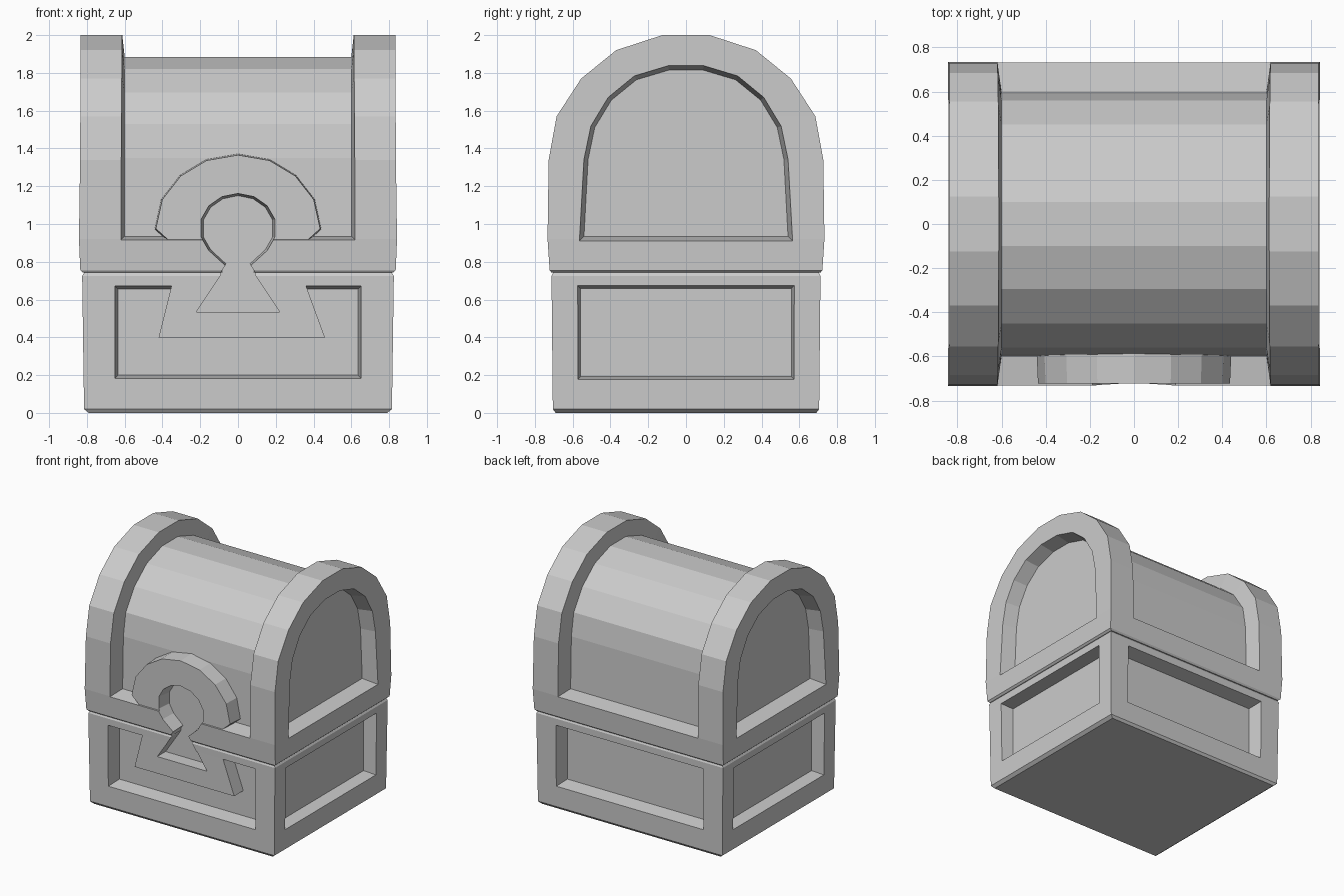
import bpy, bmesh, math

if "Cube" in bpy.data.objects:
    bpy.data.objects.remove(bpy.data.objects["Cube"])

stone = bpy.data.materials.new("light_grey")
stone.diffuse_color = (0.6, 0.6, 0.6, 1)
stone.use_nodes = True
stone.node_tree.nodes["Principled BSDF"].inputs["Base Color"].default_value = stone.diffuse_color


def make(name, rings):
    """Skin a stack of equal-length vertex rings and cap both ends."""
    bm = bmesh.new()
    rows = [[bm.verts.new(p) for p in ring] for ring in rings]
    n = len(rows[0])
    for a, b in zip(rows, rows[1:]):
        for i in range(n):
            j = (i + 1) % n
            bm.faces.new((a[i], a[j], b[j], b[i]))
    bm.faces.new(rows[0])
    bm.faces.new(rows[-1])
    bmesh.ops.recalc_face_normals(bm, faces=bm.faces)
    mesh = bpy.data.meshes.new(name)
    bm.to_mesh(mesh)
    bm.free()
    mesh.materials.append(stone)
    ob = bpy.data.objects.new(name, mesh)
    bpy.context.collection.objects.link(ob)
    return ob


def stack(name, levels):
    """Rectangles (half x, half y, z) lofted upward."""
    return make(name, [[(-x, -y, z), (x, -y, z), (x, y, z), (-x, y, z)]
                       for x, y, z in levels])


def plug(name, poly, place, near, far, draft=0.0):
    """Extrude a polygon from depth near to far, shrinking it by draft."""
    us, vs = [p[0] for p in poly], [p[1] for p in poly]
    cu, cv = (min(us) + max(us)) / 2, (min(vs) + max(vs)) / 2
    su = 1 - draft / (max(us) - cu)
    sv = 1 - draft / (max(vs) - cv)
    small = [(cu + (u - cu) * su, cv + (v - cv) * sv) for u, v in poly]
    return make(name, [[place(u, v, near) for u, v in poly],
                       [place(u, v, far) for u, v in small]])


def combine(ob, other, op):
    mod = ob.modifiers.new(op, 'BOOLEAN')
    mod.operation, mod.object, mod.solver = op, other, 'EXACT'
    bpy.context.view_layer.objects.active = ob
    bpy.ops.object.modifier_apply(modifier=mod.name)
    bpy.data.objects.remove(other)


def mirrored(half):
    """Complete a right-hand outline with its left-hand copy."""
    return half + [(-u, v) for u, v in reversed(half) if u > 0]


def on_y(side):
    return lambda u, v, d: (u, side * d, v)


def on_x(side):
    return lambda u, v, d: (side * d, u, v)


def rect(w, z0, z1):
    return [(-w, z0), (w, z0), (w, z1), (-w, z1)]


# Chest base with four recessed panels
base = stack("chest_base", [(0.79, 0.69, 0), (0.815, 0.705, 0.02),
                            (0.825, 0.712, 0.725), (0.815, 0.703, 0.742)])
for s in (-1, 1):
    combine(base, plug("cut", rect(0.665, 0.17, 0.685), on_y(s), 0.80, 0.59, 0.03), 'DIFFERENCE')
    combine(base, plug("cut", rect(0.58, 0.17, 0.68), on_x(s), 0.87, 0.72, 0.022), 'DIFFERENCE')

# Lid: rounded block, bulging slightly near the bottom
lid = stack("chest_lid", [
    (0.82, 0.712, 0.742), (0.835, 0.722, 0.755), (0.842, 0.733, 0.92),
    (0.836, 0.727, 1.34), (0.835, 0.685, 1.57), (0.835, 0.555, 1.77),
    (0.835, 0.37, 1.92), (0.835, 0.125, 2.0)])

# Channel between the end arches, down to the barrel surface
barrel = [(0.60, 0.935), (0.59, 1.35), (0.56, 1.53), (0.45, 1.695), (0.295, 1.82), (0.10, 1.885)]
outside = [(0.85, 0.90), (0.85, 1.40), (0.80, 1.66), (0.66, 1.91), (0.45, 2.08), (0.15, 2.2)]
half = list(zip(barrel, outside))
path = [(i, o, 1) for i, o in half] + [(i, o, -1) for i, o in reversed(half)]
channel = make("cut", [[(-0.60, s * i[0], i[1]), (-0.635, s * o[0], o[1]),
                        (0.635, s * o[0], o[1]), (0.60, s * i[0], i[1])]
                       for i, o, s in path])
combine(lid, channel, 'DIFFERENCE')

# Arched panels on the lid ends
arch = mirrored([(0.57, 0.905), (0.547, 1.34), (0.51, 1.52), (0.417, 1.675),
                 (0.277, 1.79), (0.095, 1.845)])
for s in (-1, 1):
    combine(lid, plug("cut", arch, on_x(s), 0.87, 0.72, 0.03), 'DIFFERENCE')

# Lock: round half on the lid, flared half on the base
ring = mirrored([(0.38, 0.85), (0.38, 0.91), (0.445, 0.97), (0.41, 1.13),
                 (0.31, 1.26), (0.17, 1.345), (0, 1.375)])
combine(lid, plug("lock", ring, on_y(-1), 0.50, 0.722, 0.01), 'UNION')
plate = [(-0.42, 0.40), (0.46, 0.40), (0.35, 0.70), (-0.345, 0.70)]
combine(base, plug("lock", plate, on_y(-1), 0.50, 0.705), 'UNION')

# Keyhole through both halves of the lock
hole = [(0.09, 0.70), (0.09, 0.745), (0.07, 0.775)]
hole += [(0.21 * math.cos(a), 0.98 + 0.19 * math.sin(a))
         for a in (math.radians(d) for d in (-40, -15, 15, 40, 65, 90))]
combine(lid, plug("cut", mirrored(hole), on_y(-1), 0.80, 0.605, 0.02), 'DIFFERENCE')
slot = mirrored([(0.22, 0.535), (0.09, 0.73), (0.09, 0.80)])
combine(base, plug("cut", slot, on_y(-1), 0.80, 0.60), 'DIFFERENCE')
